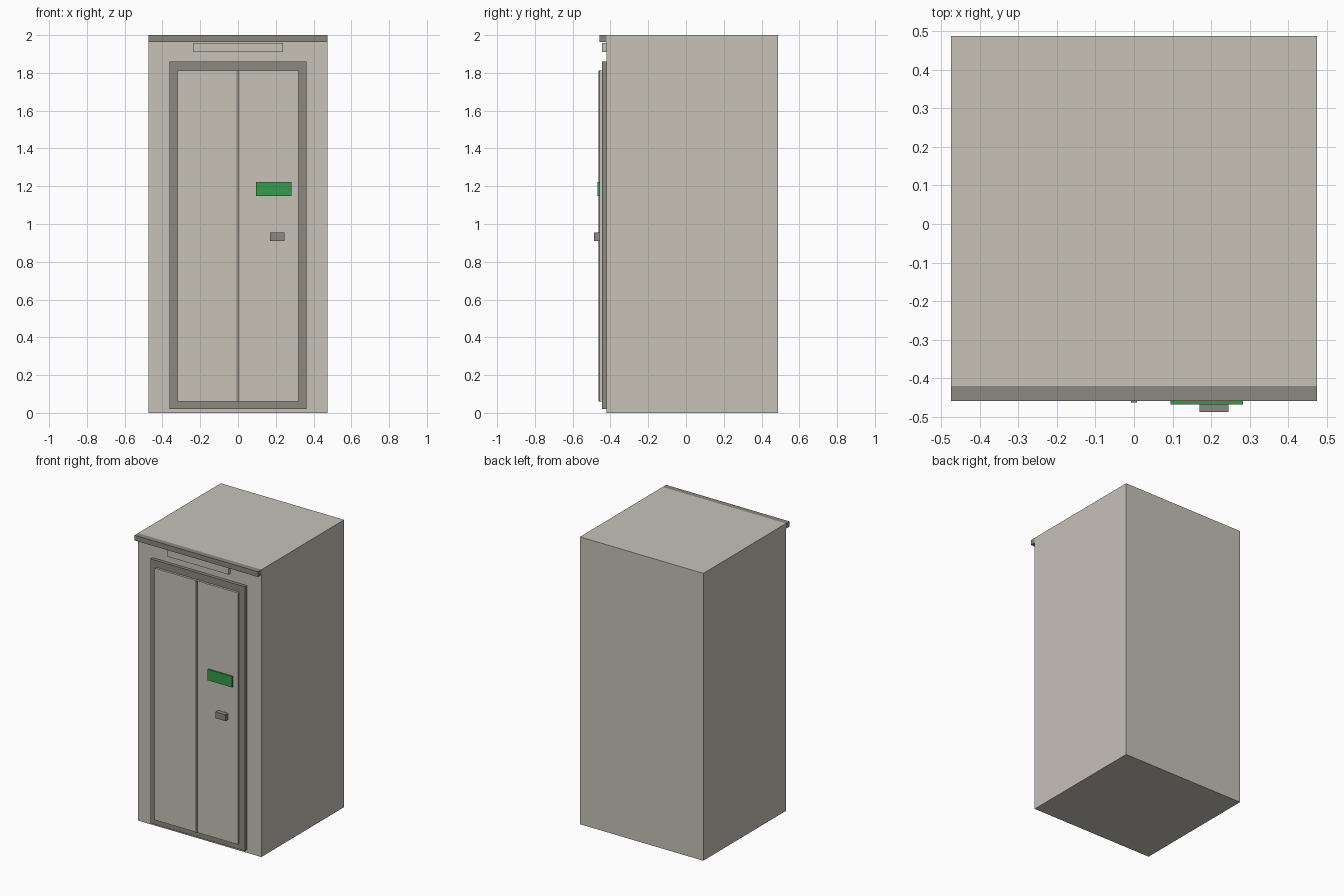
import bpy

if "Cube" in bpy.data.objects:
    bpy.data.objects.remove(bpy.data.objects["Cube"])


def material(name, rgb):
    m = bpy.data.materials.new(name)
    m.diffuse_color = (*rgb, 1.0)
    m.use_nodes = True
    m.node_tree.nodes["Principled BSDF"].inputs["Base Color"].default_value = m.diffuse_color
    return m


STONE = material("warm_light_grey", (0.571, 0.539, 0.485))
DARK = material("warm_dark_grey", (0.262, 0.246, 0.216))
GREEN = material("sign_green", (0.036, 0.328, 0.072))


def box(name, x, y, z, mat):
    """Flat-faced box from (min, max) ranges on each axis."""
    verts = [(a, b, c) for a in x for b in y for c in z]
    faces = [(0, 1, 3, 2), (4, 6, 7, 5), (0, 4, 5, 1),
             (2, 3, 7, 6), (0, 2, 6, 4), (1, 5, 7, 3)]
    mesh = bpy.data.meshes.new(name)
    mesh.from_pydata(verts, [], faces)
    mesh.materials.append(mat)
    ob = bpy.data.objects.new(name, mesh)
    bpy.context.collection.objects.link(ob)
    return ob


WALL = -0.421    # front face of the cabin
FRAME = -0.444   # front face of the door frame
DOOR = -0.459    # front face of the door leaves

# Cabin and the front lip of its roof
box("cabin_body", (-0.475, 0.475), (WALL, 0.488), (0, 2), STONE)
box("roof_lip", (-0.475, 0.475), (-0.459, WALL), (1.964, 2), DARK)

# Blank header plate above the door
box("header_plate", (-0.237, 0.237), (FRAME, WALL), (1.911, 1.957), STONE)

# Door frame: two posts, head and sill
for side, s in (("left", -1), ("right", 1)):
    x = sorted((s * 0.32, s * 0.363))
    box(f"{side}_frame_post", x, (FRAME, WALL), (0.02, 1.86), DARK)
box("frame_head", (-0.32, 0.32), (FRAME, WALL), (1.812, 1.86), DARK)
box("frame_sill", (-0.32, 0.32), (FRAME, WALL), (0.02, 0.06), DARK)

# Two door leaves with a cover strip over the joint
for side, s in (("left", -1), ("right", 1)):
    x = sorted((s * 0.008, s * 0.32))
    box(f"{side}_door_leaf", x, (DOOR, WALL), (0.06, 1.812), STONE)
box("door_joint_strip", (-0.008, 0.008), (-0.464, WALL), (0.06, 1.812), DARK)

# Sign and handle on the right leaf
box("green_sign", (0.095, 0.283), (-0.469, DOOR), (1.147, 1.223), GREEN)
box("door_handle", (0.17, 0.246), (-0.488, DOOR), (0.91, 0.954), DARK)
